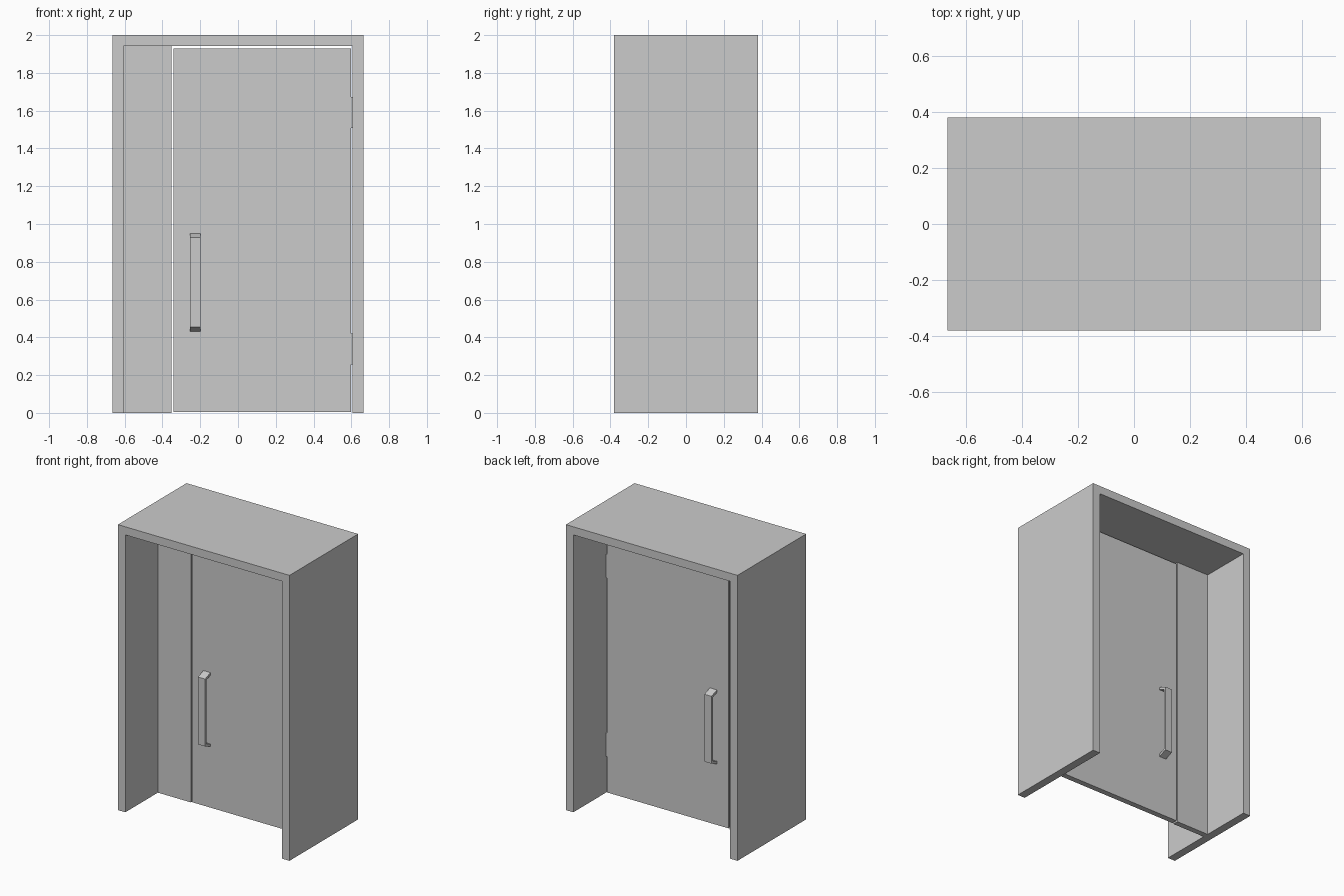
import bpy
import bmesh

default = bpy.data.objects.get("Cube")
if default:
    bpy.data.objects.remove(default, do_unlink=True)

grey = bpy.data.materials.new("plain grey")
grey.use_nodes = True
colour = (0.6, 0.6, 0.6, 1)
grey.diffuse_color = colour
grey.node_tree.nodes["Principled BSDF"].inputs["Base Color"].default_value = colour


def prism(name, profile, axis, low, high):
    """Extrude a closed profile along x (profile in y, z) or y (profile in x, z)."""
    def place(p, t):
        return (t, p[0], p[1]) if axis == "x" else (p[0], t, p[1])

    bm = bmesh.new()
    a = [bm.verts.new(place(p, low)) for p in profile]
    b = [bm.verts.new(place(p, high)) for p in profile]
    bm.faces.new(a)
    bm.faces.new(b)
    for i in range(len(profile)):
        j = (i + 1) % len(profile)
        bm.faces.new((a[i], a[j], b[j], b[i]))
    bmesh.ops.recalc_face_normals(bm, faces=bm.faces)
    mesh = bpy.data.meshes.new(name)
    bm.to_mesh(mesh)
    bm.free()
    mesh.materials.append(grey)
    obj = bpy.data.objects.new(name, mesh)
    bpy.context.collection.objects.link(obj)
    return obj


def box(name, x, y, z):
    return prism(name, [(x[0], z[0]), (x[1], z[0]), (x[1], z[1]), (x[0], z[1])],
                 "y", y[0], y[1])


W, D, H = 0.665, 0.38, 2.0      # outer frame half width, half depth, height
IN, TOP = 0.607, 1.943          # opening half width and height
T = 0.02                        # half thickness of the door

# Deep surround: two jambs and a head in one piece
prism("door_surround", [(-W, 0), (-IN, 0), (-IN, TOP), (IN, TOP),
                        (IN, 0), (W, 0), (W, H), (-W, H)], "y", -D, D)

# Fixed side panel and hinged leaf
box("fixed_panel", (-IN, -0.351), (-T, T), (0, TOP))
box("door_leaf", (-0.342, 0.597), (-T, T), (0.004, 1.928))

# Hinges filling the gap beside the leaf
for name, low, high in (("lower_hinge", 0.255, 0.42), ("upper_hinge", 1.507, 1.672)):
    box(name, (0.596, IN), (-T, T), (low, high))

# Pull handles with splayed arms, one on each face
for name, s in (("front_handle", -1), ("back_handle", 1)):
    near, far, grip = s * T, s * 0.08, s * 0.066
    prism(name, [(near, 0.432), (far, 0.456), (far, 0.928), (near, 0.95),
                 (near, 0.932), (grip, 0.915), (grip, 0.469), (near, 0.45)],
          "x", -0.254, -0.199)
